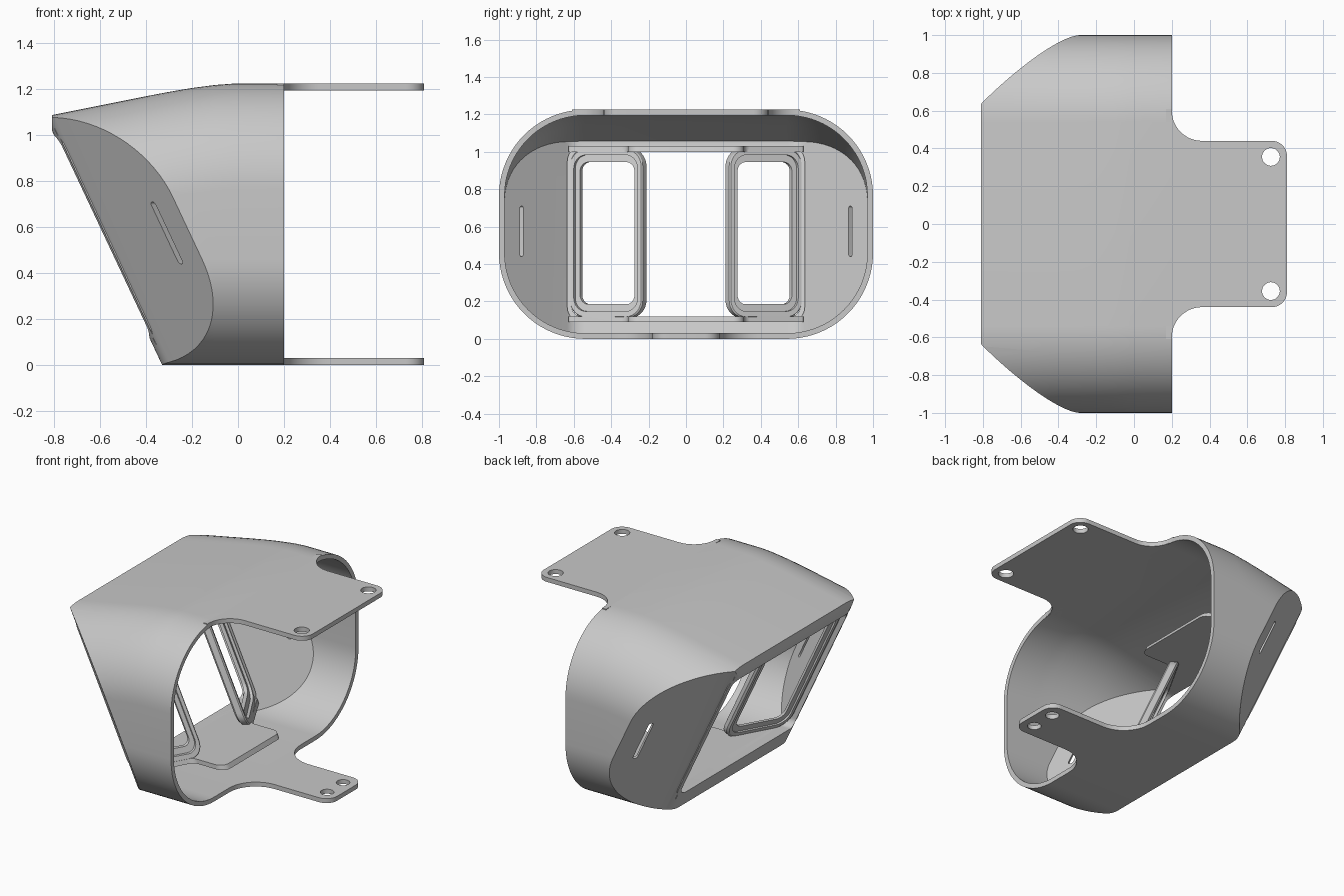
import bpy, bmesh, math
from mathutils import Vector

if "Cube" in bpy.data.objects:
    bpy.data.objects.remove(bpy.data.objects["Cube"])

SLANT = 0.47      # x shift per unit of height along the sloping front
T = 0.03          # wall thickness

grey = bpy.data.materials.new("shell_grey")
grey.diffuse_color = (0.58, 0.58, 0.58, 1)
grey.use_nodes = True
grey.node_tree.nodes["Principled BSDF"].inputs["Base Color"].default_value = grey.diffuse_color


def fillet(pts, seg=10):
    """Round the corners of a 2D polygon given as (a, b, radius)."""
    out = []
    for i, (px, py, r) in enumerate(pts):
        p = Vector((px, py))
        if r <= 0:
            out.append((px, py))
            continue
        a = (Vector(pts[i - 1][:2]) - p).normalized()
        b = (Vector(pts[(i + 1) % len(pts)][:2]) - p).normalized()
        half = a.angle(b) / 2
        c = p + (a + b).normalized() * (r / math.sin(half))
        s, e = p + a * (r / math.tan(half)) - c, p + b * (r / math.tan(half)) - c
        a0 = math.atan2(s.y, s.x)
        da = (math.atan2(e.y, e.x) - a0 + math.pi) % (2 * math.pi) - math.pi
        for k in range(seg + 1):
            t = a0 + da * k / seg
            out.append((c.x + r * math.cos(t), c.y + r * math.sin(t)))
    return out


def rect(u0, u1, v0, v1, r, seg=10):
    return fillet([(u0, v0, r), (u1, v0, r), (u1, v1, r), (u0, v1, r)], seg)


def sheared(X, y, z):
    return (X - SLANT * z, y, z)


def loft(name, rings, wrap=False):
    """Skin a list of equal 3D rings, capped or wrapped round into a frame."""
    bm = bmesh.new()
    rv = [[bm.verts.new(p) for p in ring] for ring in rings]
    n = len(rv[0])
    pairs = list(zip(rv, rv[1:])) + ([(rv[-1], rv[0])] if wrap else [])
    for A, B in pairs:
        for i in range(n):
            j = (i + 1) % n
            bm.faces.new((A[i], A[j], B[j], B[i]))
    if not wrap:
        bm.faces.new(rv[0])
        bm.faces.new(rv[-1])
    bmesh.ops.recalc_face_normals(bm, faces=bm.faces)
    me = bpy.data.meshes.new(name)
    bm.to_mesh(me)
    bm.free()
    me.materials.append(grey)
    ob = bpy.data.objects.new(name, me)
    bpy.context.collection.objects.link(ob)
    return ob


def prism(name, outline, z0, z1, shear=True):
    s = SLANT if shear else 0
    return loft(name, [[(x - s * z, y, z) for x, y in outline] for z in (z0, z1)])


def boolean(ob, cutter, op='DIFFERENCE'):
    m = ob.modifiers.new("cut", 'BOOLEAN')
    m.operation, m.solver, m.object = op, 'EXACT', cutter
    bpy.context.view_layer.objects.active = ob
    bpy.ops.object.modifier_apply(modifier=m.name)
    bpy.data.objects.remove(cutter)


def smooth(ob):
    bpy.ops.object.select_all(action='DESELECT')
    ob.select_set(True)
    bpy.context.view_layer.objects.active = ob
    bpy.ops.object.shade_smooth_by_angle(angle=math.radians(28))


# --- shell: rounded section under a drooping roof, cut by the sloping front
ROOF = [(-0.81, 1.088), (-0.4, 1.17), (-0.3, 1.189), (-0.2, 1.206),
        (-0.1, 1.219), (-0.02, 1.225), (0.2, 1.225)]


def body(name, t, x_start, x_end):
    rings = []
    for i, (x, h) in enumerate(ROOF):
        x = x_start if i == 0 else x_end if i == len(ROOF) - 1 else x
        ring = rect(-1 + t, 1 - t, t, h - t, 0.46 - t, 20)
        rings.append([(x, y, z) for y, z in ring])
    ob = loft(name, rings)
    # plan of the front: flat nose with 45 degree cheeks
    f, k = -0.33 + t, 0.94 - t * 1.41
    y0 = k + f
    plan = fillet([(f, -y0, 0.13), (f, y0, 0.13), (0.5, k + 0.5, 0),
                   (0.9, k + 0.5, 0), (0.9, -k - 0.5, 0), (0.5, -k - 0.5, 0)], 10)
    boolean(ob, prism("front_cut", plan, -0.3, 1.5), 'INTERSECT')
    return ob


shell = body("shell", 0, -0.81, 0.2)
boolean(shell, body("cavity", T, -0.79, 0.4))

# front opening
hole = rect(-0.61, 0.61, 0.12, 1.0, 0.05)
boolean(shell, loft("opening", [[sheared(X, y, z) for y, z in hole] for X in (-0.6, -0.27)]))

# strap slots through the cheeks
for s in (1, -1):
    slot = rect(-0.014, 0.014, 0.44, 0.71, 0.0135, 6)
    q = math.sqrt(0.5)
    rings = [[sheared(-0.04 + q * (u - n), s * (0.9 + q * (u + n)), z) for u, z in slot]
             for n in (-0.12, 0.12)]
    boolean(shell, loft("slot", rings))
smooth(shell)


# --- mounting tabs with two holes each
def tab(name, w, r, z, hole_y, hole_r):
    half = [(0.17, w + r + 0.01, 0), (0.2, w + r + 0.01, 0), (0.2, w, r), (0.81, w, 0.08)]
    pts = half + [(x, -y, q) for x, y, q in reversed(half)]
    ob = prism(name, fillet(pts, 12), z, z + T, False)
    for s in (1, -1):
        circle = [(0.725 + hole_r * math.cos(a * math.pi / 16),
                   s * hole_y + hole_r * math.sin(a * math.pi / 16)) for a in range(32)]
        boolean(ob, prism("screw_hole", circle, z - 0.1, z + 0.1, False))
    smooth(ob)


tab("top_tab", 0.44, 0.16, 1.195, 0.355, 0.047)
tab("bottom_tab", 0.18, 0.2, 0.0, 0.085, 0.042)

# --- shelves above and below the pocket
half = [(-0.315, 0.62, 0), (-0.24, 0.63, 0.02), (-0.07, 0.31, 0.06), (0.16, 0.31, 0.06)]
shelf = fillet(half + [(x, -y, r) for x, y, r in reversed(half)], 8)
for name, z in (("bottom_shelf", 0.09), ("top_shelf", 1.0)):
    smooth(prism(name, shelf, z, z + 0.03))

# --- rim joining the front opening to the pocket
rim = [(0.61, 0.0, -0.31), (0.61, 0.0, -0.24), (0.635, 0.03, -0.24), (0.635, 0.03, -0.31)]
smooth(loft("pocket_rim", [[sheared(X, y, z) for y, z in
                            rect(-w, w, 0.12 - g, 1.0 + g, 0.05 + g)]
                           for w, g, X in rim], wrap=True))

# --- two window frames, angled like a V inside the pocket
inner, outer = Vector((-0.05, 0.22)), Vector((-0.27, 0.61))
mid, U = (inner + outer) / 2, (outer - inner).normalized()
N = Vector((U.y, -U.x))                       # points to the rear
STEPS = [(0.224, 0.452, 0.022), (0.218, 0.446, 0.03), (0.196, 0.418, 0.03),
         (0.196, 0.418, 0.012), (0.167, 0.38, 0.012), (0.167, 0.38, -0.012),
         (0.196, 0.418, -0.012), (0.196, 0.418, -0.03), (0.212, 0.44, -0.03),
         (0.224, 0.452, -0.018)]
for side, s in (("left", -1), ("right", 1)):
    rings = []
    for a, b, n in STEPS:
        ring = []
        for u, v in rect(-a, a, -b, b, 0.05 + (a - 0.167) * 0.8, 8):
            p = mid + U * u + N * n
            ring.append(sheared(p.x, s * p.y, 0.565 + v))
        rings.append(ring)
    smooth(loft(side + "_window_frame", rings, wrap=True))
